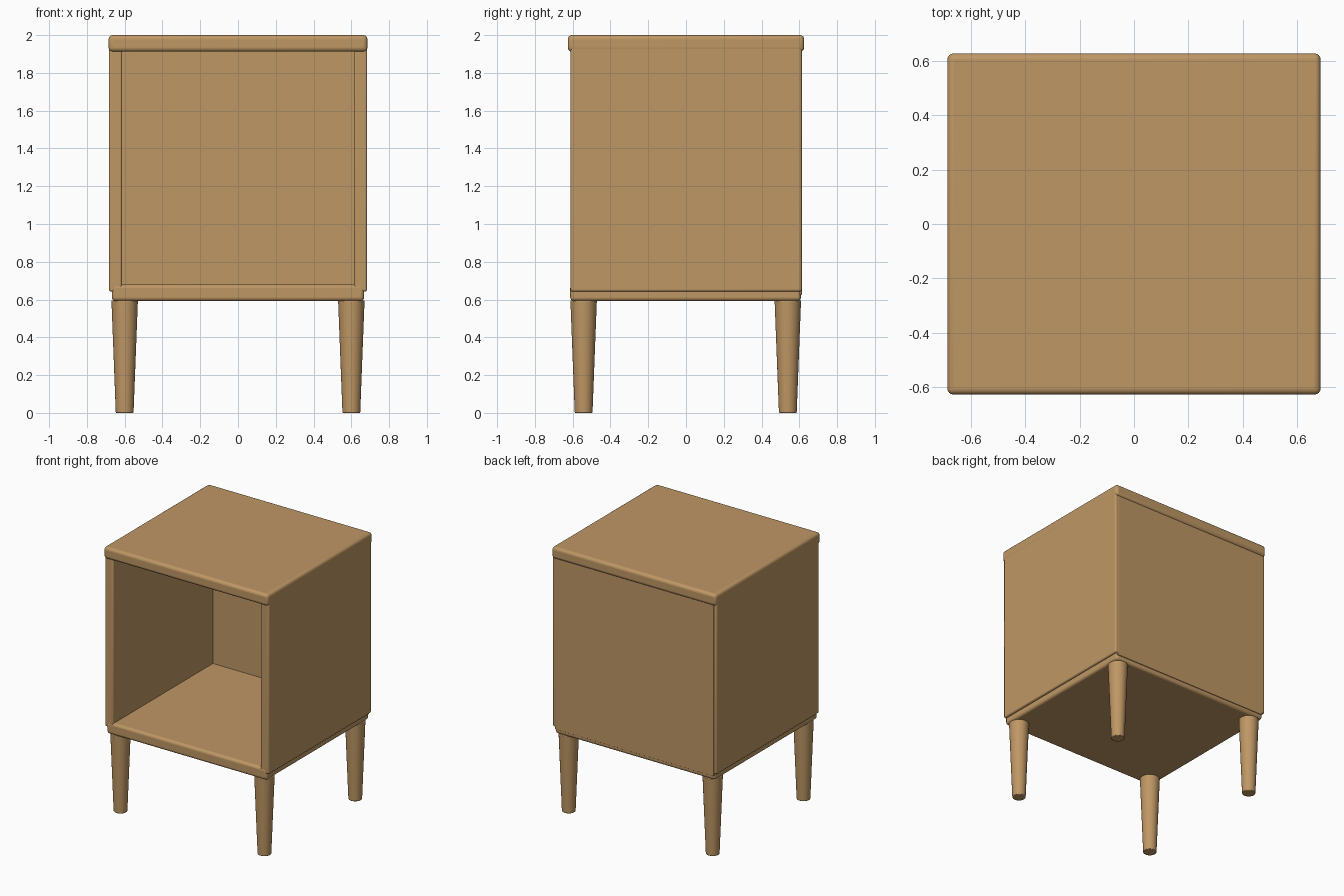
import bpy

if "Cube" in bpy.data.objects:
    bpy.data.objects.remove(bpy.data.objects["Cube"])

wood = bpy.data.materials.new("light_wood")
wood.diffuse_color = (0.52, 0.31, 0.13, 1)
wood.use_nodes = True
wood.node_tree.nodes["Principled BSDF"].inputs["Base Color"].default_value = wood.diffuse_color


def finish(obj, name, bevel, segments=4):
    """Name, colour, round the edges and smooth a part."""
    obj.name = name
    obj.data.materials.append(wood)
    mod = obj.modifiers.new("rounded_edges", 'BEVEL')
    mod.width = bevel
    mod.segments = segments
    mod.limit_method = 'ANGLE'
    bpy.ops.object.shade_smooth_by_angle()


def panel(name, lo, hi, bevel):
    """Rounded board between two opposite corners."""
    centre = [(a + b) / 2 for a, b in zip(lo, hi)]
    bpy.ops.mesh.primitive_cube_add(size=1, location=centre)
    obj = bpy.context.object
    obj.scale = [b - a for a, b in zip(lo, hi)]
    bpy.ops.object.transform_apply(location=False, rotation=False, scale=True)
    finish(obj, name, bevel)


# Top board with a small overhang, and the slightly narrower base board
panel("top_board", (-0.685, -0.626, 1.912), (0.685, 0.626, 2.0), 0.022)
panel("base_board", (-0.668, -0.613, 0.592), (0.668, 0.609, 0.68), 0.02)

# Side boards, running down over the base and up into the top
for side, label in ((-1, "left"), (1, "right")):
    x0, x1 = sorted((side * 0.613, side * 0.684))
    panel(label + "_side_board", (x0, -0.611, 0.642), (x1, 0.613, 1.97), 0.012)

# Back board closing the open box
panel("back_board", (-0.662, 0.577, 0.625), (0.662, 0.614, 1.95), 0.003)

# Tapered round legs
for sx, lx in ((-1, "left"), (1, "right")):
    for y, ly in ((-0.542, "front"), (0.539, "back")):
        bpy.ops.mesh.primitive_cone_add(vertices=40, radius1=0.047, radius2=0.07,
                                        depth=0.595, location=(sx * 0.6, y, 0.2975))
        finish(bpy.context.object, ly + "_" + lx + "_leg", 0.004, 2)
